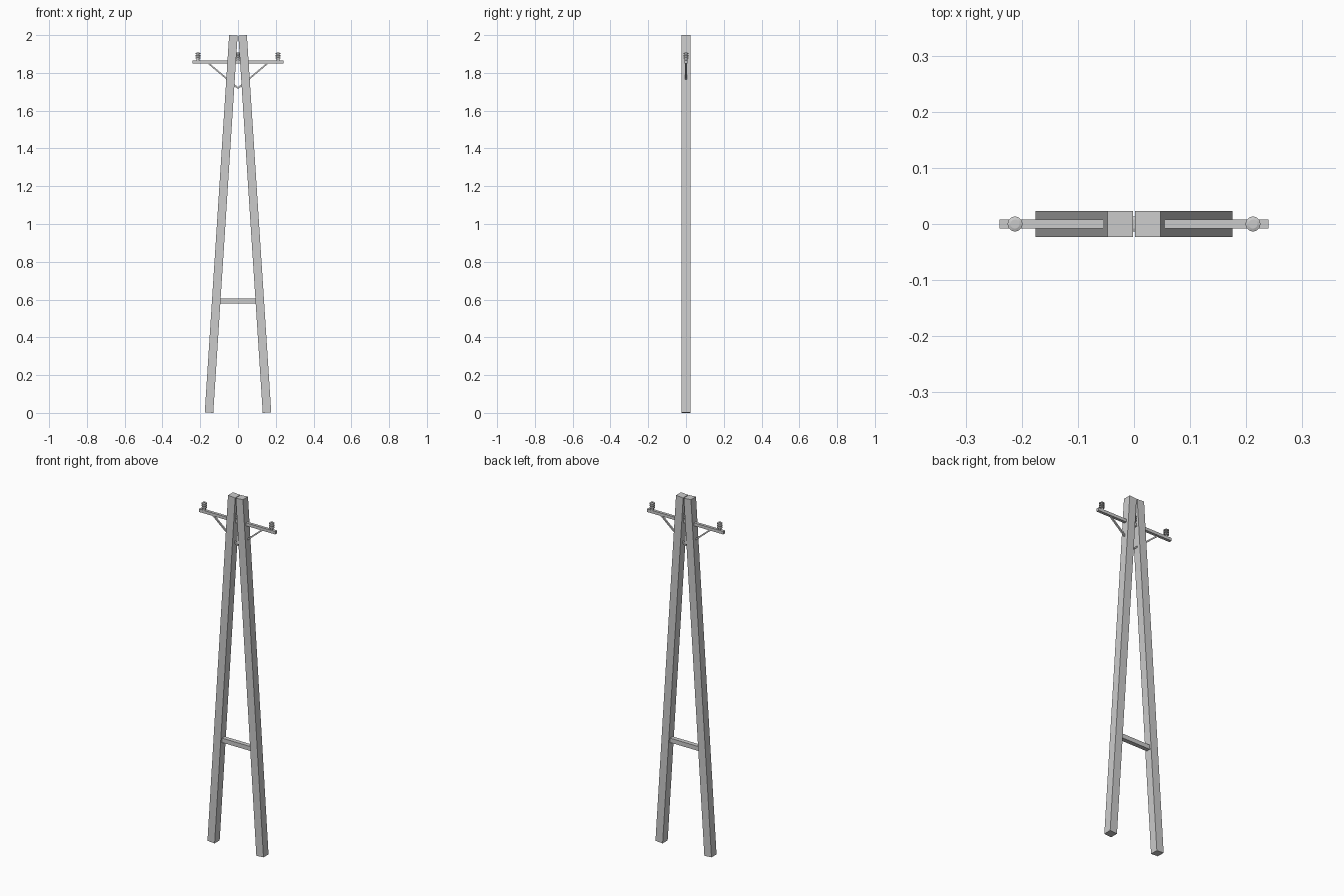
import bpy, bmesh, math
from mathutils import Vector, Matrix

if "Cube" in bpy.data.objects:
    bpy.data.objects.remove(bpy.data.objects["Cube"])


def finish(name, bm):
    bmesh.ops.recalc_face_normals(bm, faces=bm.faces)
    me = bpy.data.meshes.new(name)
    bm.to_mesh(me)
    bm.free()
    ob = bpy.data.objects.new(name, me)
    bpy.context.collection.objects.link(ob)
    return ob


def beam(name, a, b, w, d):
    """Square-ended box in the xz plane from (x, z) a to b; w across, d along y."""
    a, b = Vector((a[0], 0, a[1])), Vector((b[0], 0, b[1]))
    v = b - a
    bm = bmesh.new()
    bmesh.ops.create_cube(bm, size=1, matrix=Matrix.Translation((a + b) / 2)
                          @ Matrix.Rotation(math.atan2(v.x, v.z), 4, 'Y')
                          @ Matrix.Diagonal((w, d, v.length, 1)))
    return finish(name, bm)


def lathe(name, x, z, profile, sides=20):
    """Revolve an (r, z) profile around a vertical axis."""
    bm = bmesh.new()
    vs = [bm.verts.new((r, 0, h)) for r, h in profile]
    edges = [bm.edges.new(p) for p in zip(vs, vs[1:])]
    bmesh.ops.spin(bm, geom=vs + edges, cent=(0, 0, 0), axis=(0, 0, 1),
                   angle=2 * math.pi, steps=sides)
    bmesh.ops.remove_doubles(bm, verts=bm.verts, dist=1e-5)
    ob = finish(name, bm)
    ob.location = (x, 0, z)
    return ob


# Leaning legs and diagonal braces, one per side
for side, s in (("left", -1), ("right", 1)):
    beam(side + "_leg", (s * 0.1535, 0.0014), (s * 0.0245, 1.9986), 0.045, 0.0455)
    beam(side + "_brace", (s * 0.158, 1.852), (0, 1.719), 0.008, 0.009)

# Spacer between the legs and the cross arm near the top
beam("leg_spacer", (-0.105, 0.592), (0.105, 0.592), 0.025, 0.025)
beam("cross_arm", (-0.24, 1.857), (0.24, 1.857), 0.017, 0.016)

# Ribbed insulators: stem, three sheds, small pin on top
profile = [(0, 0), (0.008, 0)]
for i in range(3):
    z = 0.011 + i * 0.012
    profile += [(0.008, z), (0.0133, z + 0.001), (0.0133, z + 0.006), (0.008, z + 0.008)]
profile += [(0.003, 0.043), (0.003, 0.045), (0, 0.045)]
for n, x in (("left", -0.212), ("middle", 0), ("right", 0.212)):
    lathe(n + "_insulator", x, 1.864, profile)
